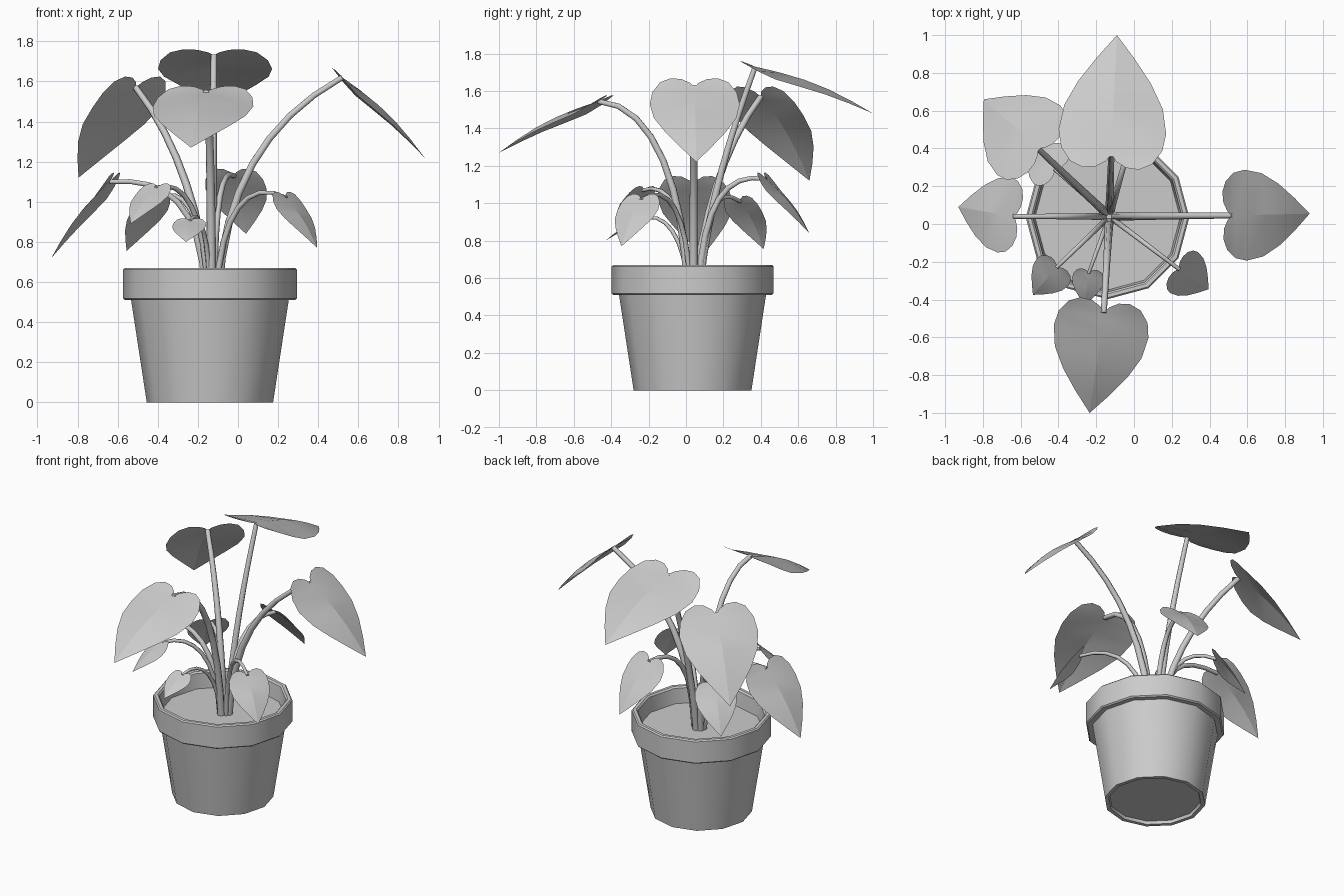
import bpy, math
from mathutils import Vector

if "Cube" in bpy.data.objects:
    bpy.data.objects.remove(bpy.data.objects["Cube"])

CX, CY = -0.14, 0.035      # pot axis
SIDES = 12


def make_mesh(name, verts, faces, angle):
    me = bpy.data.meshes.new(name)
    me.from_pydata([tuple(v) for v in verts], [], faces)
    me.update()
    ob = bpy.data.objects.new(name, me)
    bpy.context.collection.objects.link(ob)
    finish(ob, angle)
    return ob


def finish(ob, angle):
    bpy.ops.object.select_all(action='DESELECT')
    bpy.context.view_layer.objects.active = ob
    ob.select_set(True)
    bpy.ops.object.shade_smooth_by_angle(angle=math.radians(angle))


def lathe(name, profile, cap_start=False, cap_end=False):
    verts, faces = [], []
    for r, z in profile:
        for i in range(SIDES):
            a = 2 * math.pi * i / SIDES
            verts.append((CX + r * math.cos(a), CY + r * math.sin(a), z))
    for j in range(len(profile) - 1):
        for i in range(SIDES):
            k = (i + 1) % SIDES
            faces.append((j * SIDES + i, j * SIDES + k,
                          (j + 1) * SIDES + k, (j + 1) * SIDES + i))
    if cap_start:
        faces.append(tuple(reversed(range(SIDES))))
    if cap_end:
        n = (len(profile) - 1) * SIDES
        faces.append(tuple(range(n, n + SIDES)))
    return make_mesh(name, verts, faces, 35)


# Heart outline, half: (along midrib, sideways), in units of leaf length
HEART = [(0, 0), (-.06, .04), (-.11, .12), (-.12, .22), (-.07, .32), (.05, .395),
         (.2, .42), (.4, .385), (.6, .285), (.8, .15), (1, 0)]


def leaf(name, base, tip):
    base, tip = Vector(base), Vector(tip)
    axis = tip - base
    length = axis.length
    axis.normalize()
    side = axis.cross(Vector((0, 0, 1))).normalized()
    normal = side.cross(axis)

    def point(u, v):
        # arched midrib, side edges drooping a little
        arch = .05 * math.sin(math.pi * max(u, 0))
        drop = .15 * abs(v) * min(1, max(0, (u + .1) * 3))
        return base + length * (axis * u + side * v + normal * (arch - drop))

    verts = [point(0, 0)] + [point(u, 0) for u, v in HEART[5:]]   # midrib 0..6
    faces = []
    for s in (1, -1):
        o = len(verts)
        verts += [point(u, s * v) for u, v in HEART[1:-1]]        # outline o..o+8
        half = [(0, o + i, o + i + 1) for i in range(4)]
        half.append((0, o + 4, 1))
        half += [(i + 1, o + 4 + i, o + 5 + i, i + 2) for i in range(4)]
        half.append((5, o + 8, 6))
        faces += [f if s < 0 else tuple(reversed(f)) for f in half]
    return make_mesh(name, verts, faces, 15)


def stem(name, end, radius, f1, z1, f2, z2):
    end = Vector(end)
    root = Vector((-.13, .04, .54))
    flat = Vector((end.x - root.x, end.y - root.y, 0))
    root += flat.normalized() * .03
    flat = Vector((end.x - root.x, end.y - root.y, 0))
    p1, p2 = root + flat * f1, root + flat * f2
    p1.z, p2.z = z1, z2
    cu = bpy.data.curves.new(name, 'CURVE')
    cu.dimensions = '3D'
    cu.bevel_depth = radius
    cu.bevel_resolution = 1
    cu.use_fill_caps = True
    sp = cu.splines.new('POLY')
    n = 9
    sp.points.add(n - 1)
    for i in range(n):
        t = i / (n - 1)
        s = 1 - t
        p = root * s**3 + p1 * (3 * s * s * t) + p2 * (3 * s * t * t) + end * t**3
        sp.points[i].co = (*p, 1)
        sp.points[i].radius = 1.15 - .4 * t
    ob = bpy.data.objects.new(name, cu)
    bpy.context.collection.objects.link(ob)
    bpy.ops.object.select_all(action='DESELECT')
    bpy.context.view_layer.objects.active = ob
    ob.select_set(True)
    bpy.ops.object.convert(target='MESH')
    finish(bpy.context.view_layer.objects.active, 65)


# Pot with recessed underside and overhanging rim
lathe("pot", [(.285, .02), (.29, 0), (.315, 0), (.393, .51), (.425, .51), (.433, .518),
              (.433, .662), (.425, .67), (.405, .67), (.395, .66), (.38, .52)],
      cap_start=True)
# Soil
lathe("soil", [(.388, .56)], cap_end=True)

# Leaves: name, leaf base, leaf tip, stem radius, stem curve (f1, z1, f2, z2)
PLANT = [
    ("right", (.52, .045, 1.62), (.93, .055, 1.22), .021, .05, 1.05, .36, 1.4),
    ("back", (-.12, .37, 1.73), (-.09, 1.0, 1.48), .021, .16, 1.0, .6, 1.4),
    ("front", (-.16, -.47, 1.545), (-.235, -1.0, 1.27), .021, .05, 1.05, .35, 1.53),
    ("back_left", (-.51, .40, 1.57), (-.795, .66, 1.12), .021, .06, .9, .4, 1.3),
    ("left", (-.64, .04, 1.1), (-.93, .09, .72), .017, .06, 1.0, .4, 1.12),
    ("low_back", (-.02, .43, 1.13), (.04, .66, .84), .017, .06, 1.0, .4, 1.17),
    ("low_right", (.24, -.24, 1.02), (.395, -.345, .77), .014, .05, .95, .45, 1.12),
    ("low_left", (-.41, -.23, 1.07), (-.535, -.375, .89), .014, .05, .95, .45, 1.12),
    ("low_front", (-.24, -.26, .905), (-.26, -.43, .80), .012, .05, .8, .45, .99),
    ("low_back_left", (-.42, .29, 1.01), (-.555, .415, .755), .014, .05, .95, .45, 1.1),
]
for name, base, tip, radius, f1, z1, f2, z2 in PLANT:
    stem(name + "_stem", base, radius, f1, z1, f2, z2)
    leaf(name + "_leaf", base, tip)
